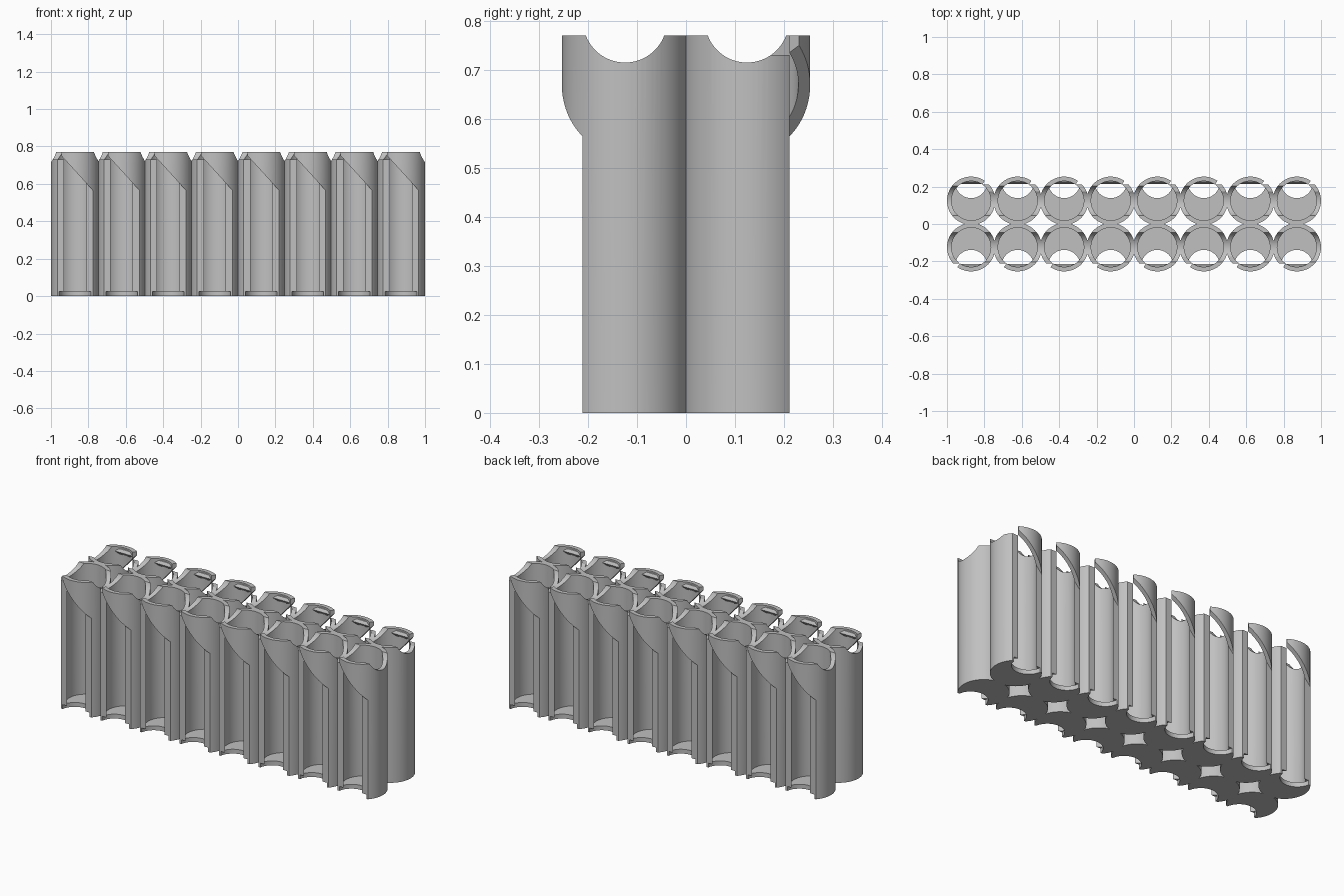
import bpy, bmesh, math
from mathutils import Matrix, Vector

cube = bpy.data.objects.get("Cube")
if cube:
    bpy.data.objects.remove(cube, do_unlink=True)

PITCH, R_OUT, R_IN, HEIGHT = 0.2488, 0.129, 0.105, 0.77
FLOOR, CUT_Y = 0.025, -0.087

mat = bpy.data.materials.new("plain grey")
mat.use_nodes = True
grey = (0.53, 0.53, 0.53, 1)
mat.diffuse_color = grey
mat.node_tree.nodes["Principled BSDF"].inputs["Base Color"].default_value = grey


def to_object(bm, name):
    bmesh.ops.recalc_face_normals(bm, faces=bm.faces)
    mesh = bpy.data.meshes.new(name)
    bm.to_mesh(mesh)
    bm.free()
    obj = bpy.data.objects.new(name, mesh)
    bpy.context.collection.objects.link(obj)
    return obj


def cylinder(name, radius, depth, centre, along_x=False):
    bm = bmesh.new()
    turn = Matrix.Rotation(math.pi / 2, 4, 'Y') if along_x else Matrix()
    bmesh.ops.create_cone(bm, cap_ends=True, segments=72, radius1=radius, radius2=radius,
                          depth=depth, matrix=Matrix.Translation(centre) @ turn)
    return to_object(bm, name)


def prism(name, points, offset):
    """Extrude a closed outline of 3D points along an offset."""
    bm = bmesh.new()
    face = bm.faces.new([bm.verts.new(p) for p in points])
    new = bmesh.ops.extrude_face_region(bm, geom=[face])["geom"]
    moved = [v for v in new if isinstance(v, bmesh.types.BMVert)]
    bmesh.ops.translate(bm, verts=moved, vec=Vector(offset))
    return to_object(bm, name)


def combine(obj, other, operation):
    mod = obj.modifiers.new("combine", 'BOOLEAN')
    mod.operation, mod.object, mod.solver = operation, other, 'EXACT'
    bpy.context.view_layer.update()
    graph = bpy.context.evaluated_depsgraph_get()
    mesh = bpy.data.meshes.new_from_object(obj.evaluated_get(graph))
    obj.modifiers.clear()
    obj.data = mesh
    bpy.data.objects.remove(other, do_unlink=True)


# Hollow tube with a floor
cell = cylinder("tube_cell", R_OUT, HEIGHT, (0, 0, HEIGHT / 2))
combine(cell, cylinder("bore", R_IN, 1, (0, 0, FLOOR + 0.5)), 'DIFFERENCE')

# Retaining ridge inside the lip
ridge = [(-0.115, 0.765), (-0.1, 0.76), (-0.09, 0.745), (-0.1, 0.73), (-0.115, 0.725)]
combine(cell, prism("ridge", [(-0.058, y, z) for y, z in ridge], (0.116, 0, 0)), 'UNION')

# Front window under a slanted lip
slant = lambda x: 0.565 + 1.1 * (0.095 - x)
window = [(-0.2, -0.1), (0.2, -0.1), (0.2, slant(0.2)), (-0.2, slant(-0.2))]
combine(cell, prism("window", [(x, CUT_Y, z) for x, z in window], (0, -0.2, 0)), 'DIFFERENCE')

# Gap that frees the end of the lip
gap = [(0, 0), (-0.2, 0), (-0.2, -0.29)]
combine(cell, prism("gap", [(x, y, 0.73) for x, y in gap], (0, 0, 0.2)), 'DIFFERENCE')

# Rounded notch across the rim, and finger hole through the floor
combine(cell, cylinder("notch", 0.0857, 0.5, (0, 0, 0.8007), True), 'DIFFERENCE')
combine(cell, cylinder("finger_hole", 0.086, 0.1, (0, -0.1, FLOOR - 0.05)), 'DIFFERENCE')

cell.data.materials.clear()
cell.data.materials.append(mat)
for poly in cell.data.polygons:
    poly.material_index = 0
bpy.ops.object.select_all(action='DESELECT')
cell.select_set(True)
bpy.context.view_layer.objects.active = cell
bpy.ops.object.shade_smooth_by_angle(angle=math.radians(30))

# Two rows of eight tubes, back row turned around
for row, side, angle in (("front", -1, 0), ("back", 1, math.pi)):
    for i in range(8):
        tube = bpy.data.objects.new(f"{row}_tube_{i + 1}", cell.data)
        tube.location = ((i - 3.5) * PITCH, side * PITCH / 2, 0)
        tube.rotation_euler.z = angle
        bpy.context.collection.objects.link(tube)
bpy.data.objects.remove(cell, do_unlink=True)
